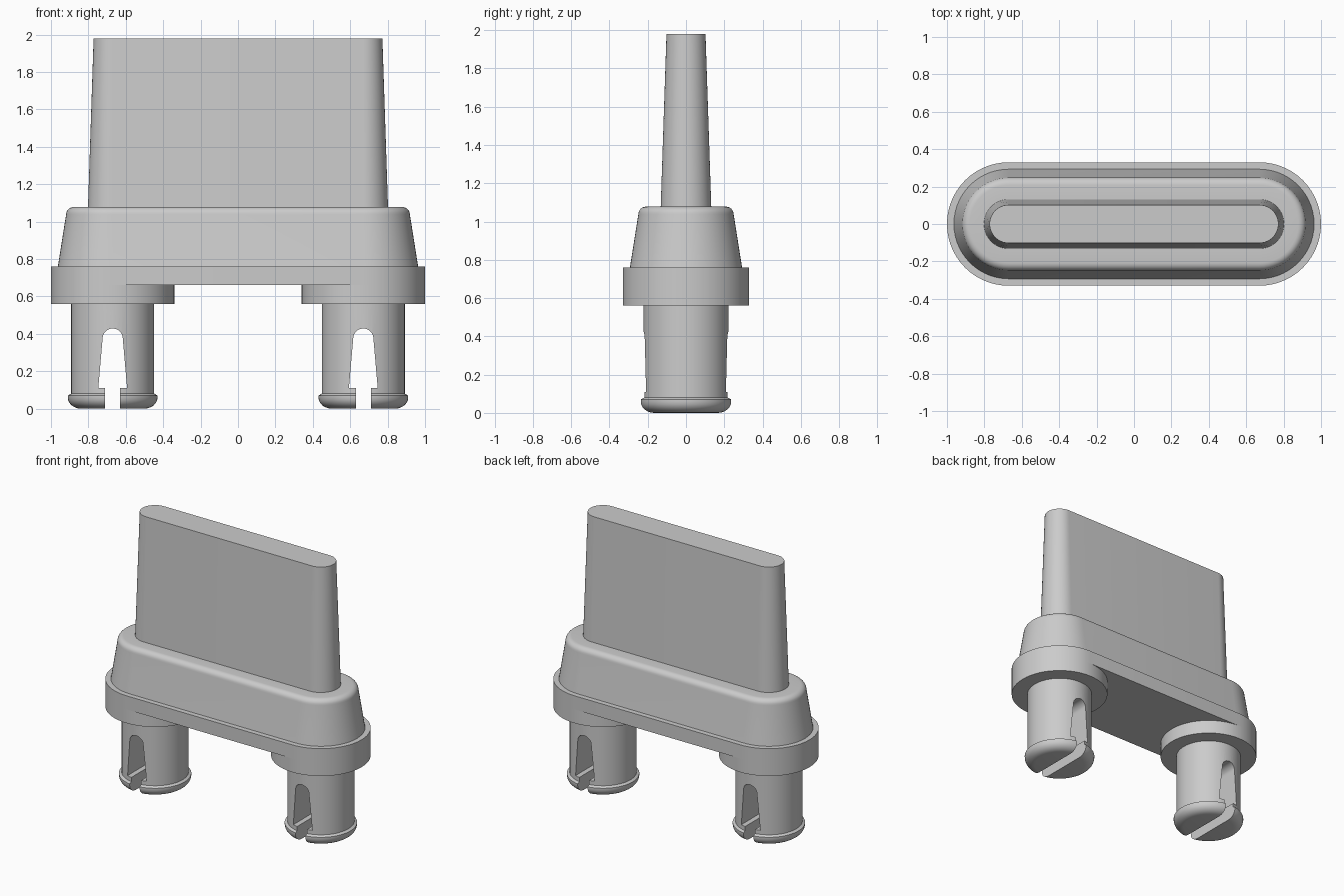
import bpy, bmesh
from math import sin, cos, pi

if "Cube" in bpy.data.objects:
    bpy.data.objects.remove(bpy.data.objects["Cube"])

CX = 0.67   # centre of the rounded ends and of the pegs
N = 28      # segments per half circle


def arc(cx, r, a0, a1):
    return [(cx + r * cos(a0 + (a1 - a0) * i / N), r * sin(a0 + (a1 - a0) * i / N))
            for i in range(N + 1)]


def outline(cx, r):
    """Counter-clockwise stadium, or a circle when cx is 0."""
    right, left = arc(cx, r, -pi / 2, pi / 2), arc(-cx, r, pi / 2, 3 * pi / 2)
    return right + left if cx else right[:-1] + left[:-1]


def finish(bm, name):
    me = bpy.data.meshes.new(name)
    bm.to_mesh(me)
    bm.free()
    ob = bpy.data.objects.new(name, me)
    bpy.context.collection.objects.link(ob)
    return ob


def loft(name, profile, cx=CX, bottom=False, top=False):
    """Stack outlines given as (radius, z), listed from the bottom up."""
    bm = bmesh.new()
    rings = [[bm.verts.new((x, y, z)) for x, y in outline(cx, r)] for r, z in profile]
    for a, b in zip(rings, rings[1:]):
        for i in range(len(a)):
            j = (i + 1) % len(a)
            bm.faces.new((a[i], a[j], b[j], b[i]))
    if bottom:
        bm.faces.new(rings[0][::-1])
    if top:
        bm.faces.new(rings[-1])
    return finish(bm, name)


def activate(ob):
    bpy.ops.object.select_all(action='DESELECT')
    ob.select_set(True)
    bpy.context.view_layer.objects.active = ob


def smooth(ob):
    activate(ob)
    bpy.ops.object.shade_smooth_by_angle(angle=pi / 6)


# Flange, tapered housing with rounded top edge, and blade
smooth(loft("flange", [(0.33, 0.66), (0.33, 0.76), (0.293, 0.76)]))
fillet = [(0.208 + 0.041 * cos(t * pi / 12), 1.038 + 0.04 * sin(t * pi / 12)) for t in range(7)]
smooth(loft("housing", [(0.293, 0.76)] + fillet + [(0.132, 1.078)]))
smooth(loft("blade", [(0.132, 1.078), (0.102, 1.98)], top=True))

# Underside between the two round pads
bm = bmesh.new()
pts = arc(-CX, 0.33, -pi / 2, pi / 2) + arc(CX, 0.33, pi / 2, 3 * pi / 2)
face = bm.faces.new([bm.verts.new((x, y, 0.66)) for x, y in pts])
face.normal_update()
if face.normal.z > 0:
    face.normal_flip()
bmesh.ops.triangulate(bm, faces=bm.faces[:])
finish(bm, "underside")

# Snap pegs with round pads and keyhole slots
lip = [(0.17 + 0.07 * sin(t * pi / 12), 0.06 - 0.06 * cos(t * pi / 12)) for t in range(7)]
peg_profile = lip + [(0.24, 0.07), (0.222, 0.08), (0.222, 0.56), (0.33, 0.56), (0.33, 0.66)]
half = [(0.04, -0.1), (0.04, 0.11), (0.077, 0.11)]
half += [(0.054 * cos(t * pi / 16), 0.375 + 0.053 * sin(t * pi / 16)) for t in range(8)]
slot = half + [(0, 0.428)] + [(-x, z) for x, z in half[::-1]]

for side, sx in (("left", -1), ("right", 1)):
    peg = loft(side + "_peg", peg_profile, cx=0, bottom=True, top=True)
    bm = bmesh.new()
    f = bm.faces.new([bm.verts.new((x, -0.5, z)) for x, z in slot])
    ext = bmesh.ops.extrude_face_region(bm, geom=[f])
    bmesh.ops.translate(bm, vec=(0, 1, 0),
                        verts=[v for v in ext["geom"] if isinstance(v, bmesh.types.BMVert)])
    if f.is_valid and len(bm.faces) == len(slot) + 1:
        bm.faces.new([v for v in bm.verts[:][:len(slot)]])
    bmesh.ops.recalc_face_normals(bm, faces=bm.faces[:])
    cutter = finish(bm, "slot_cutter")
    cutter.hide_render = True

    mod = peg.modifiers.new("slot", 'BOOLEAN')
    mod.operation, mod.solver, mod.object = 'DIFFERENCE', 'EXACT', cutter
    activate(peg)
    bpy.ops.object.modifier_apply(modifier=mod.name)
    bpy.data.objects.remove(cutter)

    # open the hidden top of the pad, where it meets the flange
    bm = bmesh.new()
    bm.from_mesh(peg.data)
    hidden = [f for f in bm.faces if all(v.co.z > 0.655 for v in f.verts)]
    bmesh.ops.delete(bm, geom=hidden, context='FACES')
    bm.to_mesh(peg.data)
    bm.free()
    peg.location.x = sx * CX
    smooth(peg)
